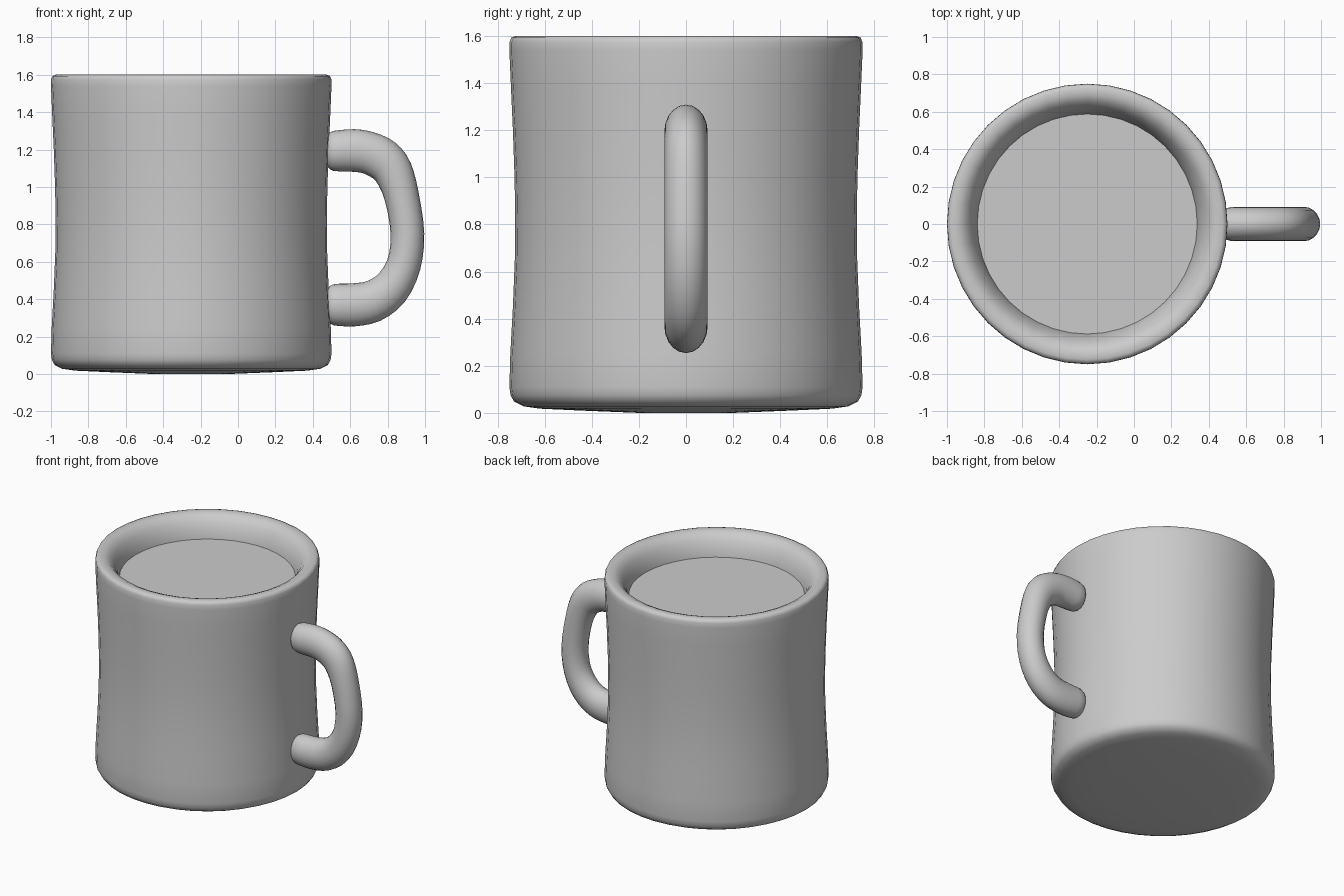
import bpy, bmesh
from math import sin, cos, tau, radians
from mathutils import Vector

cube = bpy.data.objects.get("Cube")
if cube:
    bpy.data.objects.remove(cube)

AXIS = Vector((-0.25, 0, 0))
SIDES = 40


def material(name, rgb):
    mat = bpy.data.materials.new(name)
    mat.use_nodes = True
    mat.diffuse_color = (*rgb, 1)
    mat.node_tree.nodes["Principled BSDF"].inputs["Base Color"].default_value = (*rgb, 1)
    return mat


def loft(name, rings, mat):
    """Skin a list of equal point rings and close both ends."""
    bm = bmesh.new()
    loops = [[bm.verts.new(p) for p in ring] for ring in rings]
    for a, b in zip(loops, loops[1:]):
        for i in range(len(a)):
            j = (i + 1) % len(a)
            bm.faces.new((a[i], a[j], b[j], b[i]))
    bm.faces.new(loops[0])
    bm.faces.new(loops[-1])
    bmesh.ops.recalc_face_normals(bm, faces=bm.faces)
    mesh = bpy.data.meshes.new(name)
    bm.to_mesh(mesh)
    bm.free()
    mesh.materials.append(mat)
    obj = bpy.data.objects.new(name, mesh)
    bpy.context.collection.objects.link(obj)
    bpy.ops.object.select_all(action='DESELECT')
    obj.select_set(True)
    bpy.context.view_layer.objects.active = obj
    bpy.ops.object.shade_smooth_by_angle(angle=radians(60))
    return obj


def circle(r, z):
    return [AXIS + Vector((r * cos(tau * i / SIDES), r * sin(tau * i / SIDES), z))
            for i in range(SIDES)]


def smooth_path(points, steps):
    """Catmull-Rom interpolation through the points."""
    pts = [Vector(p) for p in points]
    pts = [pts[0]] + pts + [pts[-1]]
    out = []
    for a, b, c, d in zip(pts, pts[1:], pts[2:], pts[3:]):
        for k in range(steps):
            t = k / steps
            out.append(b + (c - a) * t / 2 + (2 * a - 5 * b + 4 * c - d) * t * t / 2
                       + (3 * b - a - 3 * c + d) * t ** 3 / 2)
    return out + [pts[-1]]


grey = material("grey ceramic", (0.6, 0.6, 0.6))

# Mug body: underside, waisted wall, rounded rim, inside wall and floor
profile = [(0.2, 0), (0.45, 0.01), (0.62, 0.018), (0.69, 0.028), (0.73, 0.048),
           (0.745, 0.075), (0.75, 0.11), (0.746, 0.25), (0.735, 0.45), (0.727, 0.65),
           (0.725, 0.82), (0.728, 1.0), (0.735, 1.2), (0.744, 1.4), (0.75, 1.54),
           (0.749, 1.575), (0.742, 1.593), (0.725, 1.6), (0.69, 1.598), (0.66, 1.585),
           (0.63, 1.55), (0.605, 1.5), (0.588, 1.44), (0.575, 1.3), (0.57, 0.2),
           (0.5, 0.12)]
loft("mug_body", [circle(r, z) for r, z in profile], grey)

# Drink: flat disc near the rim
loft("drink_surface", [circle(0.588, 1.436), circle(0.588, 1.442)], grey)

# Handle: x, z and half thickness along the centre line
spine = smooth_path([(0.54, 1.193, 0.11), (0.62, 1.195, 0.114), (0.70, 1.182, 0.113),
                     (0.775, 1.145, 0.113), (0.83, 1.08, 0.105), (0.875, 0.95, 0.093),
                     (0.906, 0.75, 0.09), (0.885, 0.58, 0.092), (0.815, 0.455, 0.103),
                     (0.72, 0.389, 0.112), (0.62, 0.37, 0.115), (0.54, 0.37, 0.113)], 3)


def oval(x, z, half, along, scale=1):
    side = Vector((along.y, 0, -along.x)).normalized()
    return [Vector((x, 0, z)) + scale * (side * half * cos(tau * i / 20)
            + Vector((0, 0.092, 0)) * sin(tau * i / 20)) for i in range(20)]


# Rounded ends tuck into the wall
ends = [(0.465, 0.5), (0.475, 0.72), (0.49, 0.88), (0.51, 0.97)]
first, last = spine[0], spine[-1]
rings = [oval(x, first.y, first.z, Vector((1, 0)), s) for x, s in ends]
for i, p in enumerate(spine):
    step = spine[min(i + 1, len(spine) - 1)] - spine[max(i - 1, 0)]
    rings.append(oval(p.x, p.y, p.z, step.xy))
rings += [oval(x, last.y, last.z, Vector((-1, 0)), s) for x, s in reversed(ends)]
loft("handle", rings, grey)
